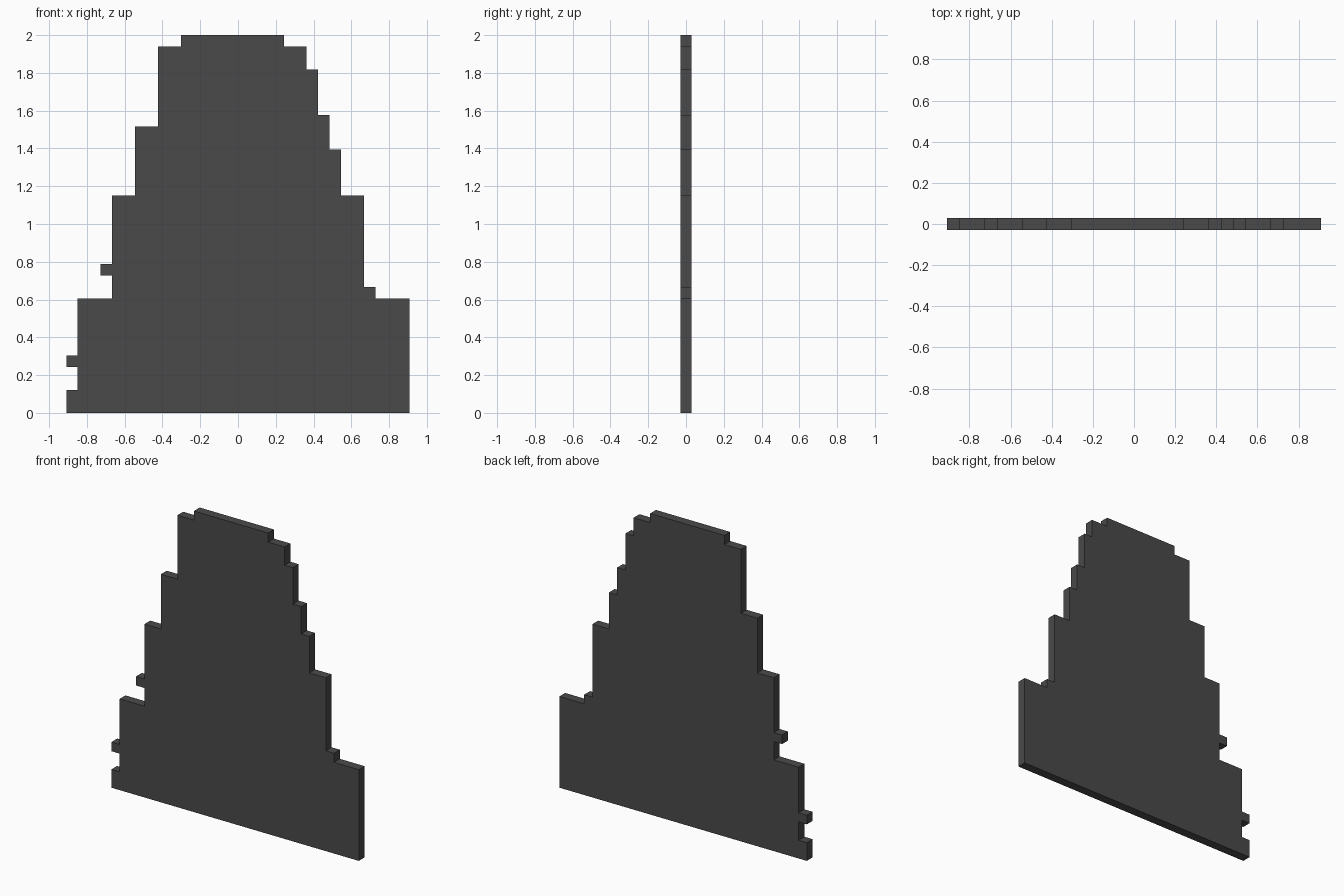
import bpy, bmesh

if "Cube" in bpy.data.objects:
    bpy.data.objects.remove(bpy.data.objects["Cube"])

U = 2 / 33          # one grid step of the stepped outline

# Stepped side profiles, bottom to top: (x in steps, height where that step ends)
RIGHT = [(15, 10), (12, 11), (11, 19), (9, 23), (8, 26), (7, 30), (6, 32), (4, 33)]
LEFT = [(-15, 2), (-14, 4), (-15, 5), (-14, 10), (-11, 12), (-12, 13),
        (-11, 19), (-9, 25), (-7, 32), (-5, 33)]


def stair(steps):
    """Corner points of a staircase edge, from the ground up."""
    points, z = [], 0
    for x, top in steps:
        points += [(x * U, z * U), (x * U, top * U)]
        z = top
    return points


# Closed outline: up the right side, down the left side
outline = stair(RIGHT) + stair(LEFT)[::-1]

# Flat panel, one step thick
bm = bmesh.new()
front = bm.faces.new([bm.verts.new((x, -U / 2, z)) for x, z in outline])
extruded = bmesh.ops.extrude_face_region(bm, geom=[front], use_keep_orig=True)
back = [v for v in extruded["geom"] if isinstance(v, bmesh.types.BMVert)]
bmesh.ops.translate(bm, verts=back, vec=(0, U, 0))
bmesh.ops.recalc_face_normals(bm, faces=bm.faces)

mesh = bpy.data.meshes.new("stepped_panel")
bm.to_mesh(mesh)
bm.free()
panel = bpy.data.objects.new("stepped_panel", mesh)
bpy.context.collection.objects.link(panel)

# Single dark grey colour
grey = bpy.data.materials.new("dark grey")
grey.diffuse_color = (0.068, 0.068, 0.068, 1)
grey.use_nodes = True
grey.node_tree.nodes["Principled BSDF"].inputs["Base Color"].default_value = grey.diffuse_color
mesh.materials.append(grey)
